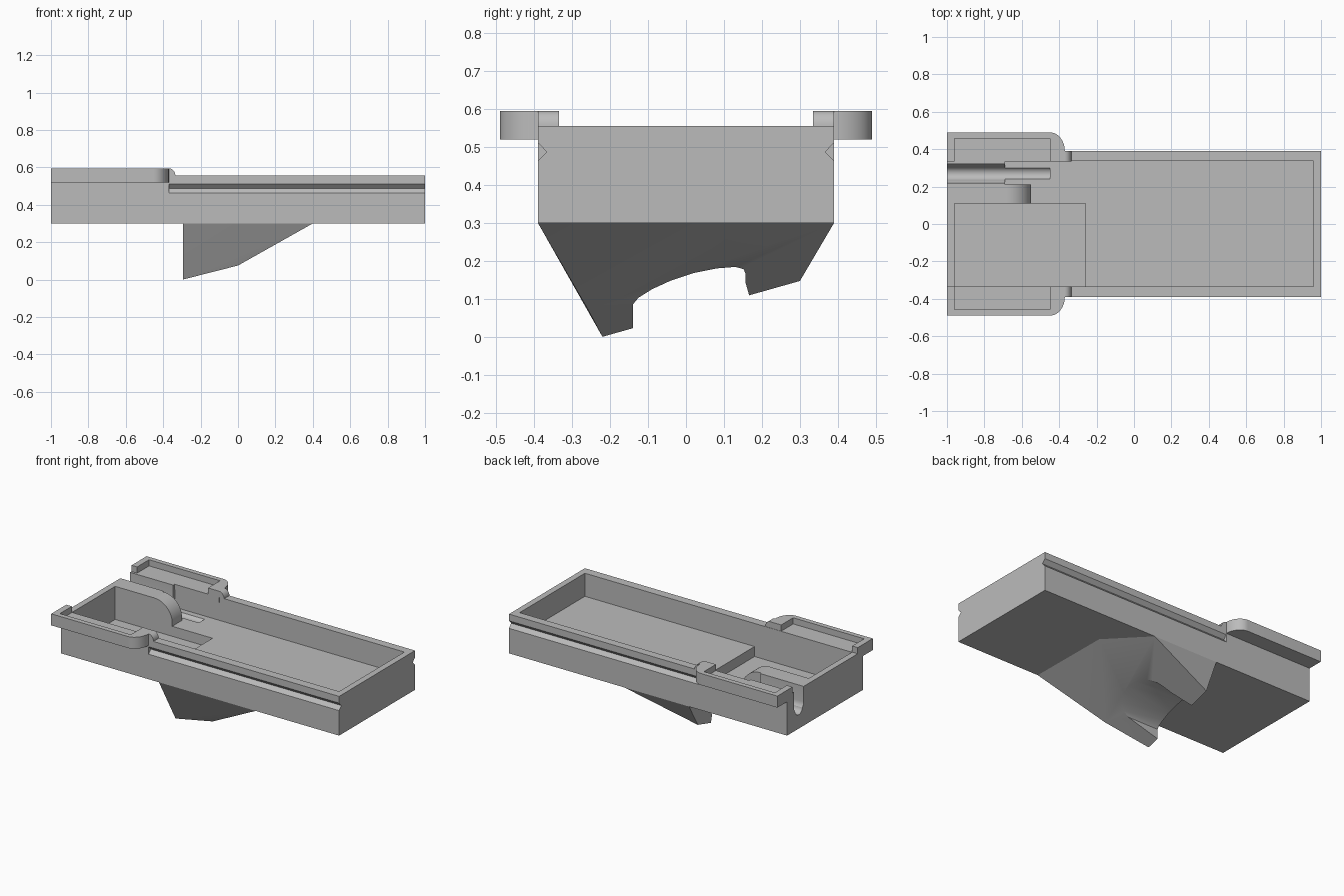
import bpy, bmesh
from math import sin, cos, pi

cube = bpy.data.objects.get("Cube")
if cube:
    bpy.data.objects.remove(cube, do_unlink=True)

grey = bpy.data.materials.new("plain_grey")
grey.use_nodes = True
grey.diffuse_color = (0.5, 0.5, 0.5, 1)
grey.node_tree.nodes["Principled BSDF"].inputs["Base Color"].default_value = (0.5, 0.5, 0.5, 1)


def finish(bm, name):
    bmesh.ops.recalc_face_normals(bm, faces=bm.faces)
    mesh = bpy.data.meshes.new(name)
    bm.to_mesh(mesh)
    bm.free()
    mesh.materials.append(grey)
    ob = bpy.data.objects.new(name, mesh)
    bpy.context.collection.objects.link(ob)
    return ob


def prism(name, profile, axis, lo, hi):
    """Extrude a closed 2D profile along x, y or z."""
    place = {"x": lambda a, b, t: (t, a, b),
             "y": lambda a, b, t: (a, t, b),
             "z": lambda a, b, t: (a, b, t)}[axis]
    bm = bmesh.new()
    ends = [[bm.verts.new(place(a, b, t)) for a, b in profile] for t in (lo, hi)]
    for ring in ends:
        bm.faces.new(ring)
    n = len(profile)
    for i in range(n):
        j = (i + 1) % n
        bm.faces.new((ends[0][i], ends[0][j], ends[1][j], ends[1][i]))
    return finish(bm, name)


def box(name, x0, x1, y0, y1, z0, z1):
    return prism(name, [(x0, y0), (x1, y0), (x1, y1), (x0, y1)], "z", z0, z1)


def arc(cx, cy, rx, ry, start, end, steps=12):
    return [(cx + rx * cos(start + (end - start) * i / steps),
             cy + ry * sin(start + (end - start) * i / steps)) for i in range(steps + 1)]


def combine(target, tool, operation):
    mod = target.modifiers.new(operation.lower(), "BOOLEAN")
    mod.operation, mod.solver, mod.object = operation, "EXACT", tool
    bpy.context.view_layer.objects.active = target
    bpy.ops.object.modifier_apply(modifier=mod.name)
    bpy.data.objects.remove(tool, do_unlink=True)


def smooth(ob):
    bpy.ops.object.select_all(action="DESELECT")
    ob.select_set(True)
    bpy.context.view_layer.objects.active = ob
    bpy.ops.object.shade_smooth_by_angle(angle=0.5)


FLOOR, RIM, TOP = 0.405, 0.555, 0.595

# Tray with its main hollow and the deeper pocket
tray = box("tray", -1, 1, -0.39, 0.39, 0.3, RIM)
hollow = [(-0.96, -0.333), (0.96, -0.333), (0.96, 0.337), (-0.69, 0.337),
          (-0.69, 0.21), (-0.55, 0.21), (-0.55, 0.11), (-0.96, 0.11)]
combine(tray, prism("hollow_cutter", hollow, "z", FLOOR, 0.7), "DIFFERENCE")
combine(tray, box("pocket_cutter", -0.96, -0.26, -0.333, 0.11, 0.34, 0.7), "DIFFERENCE")

# Rounded end of the divider beside the pocket
corner = [(-0.5, 0.7), (-0.68, 0.7)] + arc(-0.68, RIM - 0.13, 0.13, 0.13, pi / 2, 0) + [(-0.5, RIM - 0.13)]
combine(tray, prism("divider_cutter", corner, "y", 0.1, 0.212), "DIFFERENCE")

# Open cable channel and the shallow groove that continues it
channel = [(0.22, 0.7)] + arc(0.27, 0.455, 0.05, 0.05, pi, 2 * pi) + [(0.32, 0.7)]
combine(tray, prism("channel_cutter", channel, "x", -1.1, -0.68), "DIFFERENCE")
groove = arc(0.27, 0.428, 0.038, 0.038, 0, 2 * pi, 24)[:-1]
combine(tray, prism("groove_cutter", groove, "x", -1.1, -0.45), "DIFFERENCE")

for side in (-1, 1):
    # V-shaped slide groove along each long side
    vee = [(side * 0.40, 0.522), (side * 0.367, 0.487), (side * 0.40, 0.452)]
    combine(tray, prism("slide_cutter", vee, "x", -0.37, 1.1), "DIFFERENCE")
smooth(tray)

for side, label in ((-1, "front"), (1, "back")):
    # Side ledge with a rounded corner and a recess open to the inside
    outline = [(-1, 0.335), (-1, 0.49)] + arc(-0.45, 0.39, 0.08, 0.10, pi / 2, 0) + [(-0.37, 0.335)]
    ledge = prism(label + "_ledge", [(x, side * y) for x, y in outline], "z", 0.52, TOP)
    y0, y1 = sorted((side * 0.30, side * 0.458))
    combine(ledge, box("recess_cutter", -0.96, -0.45, y0, y1, RIM, 0.7), "DIFFERENCE")
    smooth(ledge)
    # Rounded step from the ledge down to the rim
    step = [(-0.37, RIM)] + arc(-0.37, RIM, 0.035, TOP - RIM, pi / 2, 0)
    y0, y1 = sorted((side * 0.335, side * 0.39))
    smooth(prism(label + "_ledge_step", step, "y", y0, y1))

# Tapered foot under the tray
foot_points = [(-0.295, -0.39, 0.3), (-0.295, 0.39, 0.3), (0.17, 0.39, 0.3),
               (0.395, 0.157, 0.3), (0.4, -0.39, 0.3), (-0.295, -0.22, 0.0),
               (-0.295, 0.30, 0.147), (0, -0.26, 0.075)]
bm = bmesh.new()
for p in foot_points:
    bm.verts.new(p)
bmesh.ops.convex_hull(bm, input=bm.verts)
foot = finish(bm, "foot")

# Arched opening through the foot
arch = [(-0.14, -0.1), (-0.14, 0.085), (-0.125, 0.103), (-0.09, 0.125), (-0.04, 0.148),
        (0.02, 0.168), (0.08, 0.18), (0.13, 0.184), (0.152, 0.178), (0.157, 0.165),
        (0.156, 0.145), (0.166, 0.11), (0.166, -0.1)]
combine(foot, prism("arch_cutter", arch, "x", -0.5, 0.5), "DIFFERENCE")
smooth(foot)
